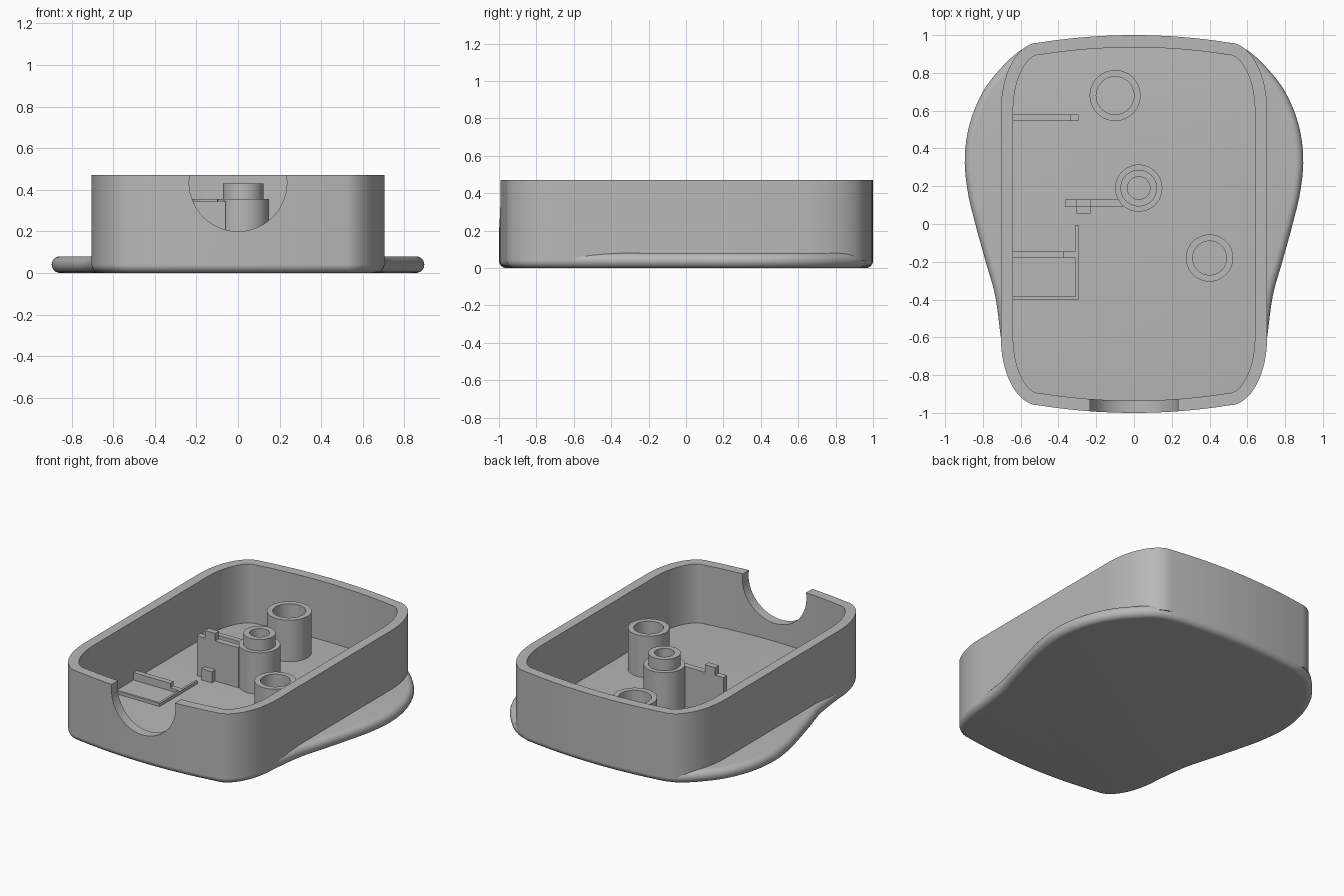
import bpy, bmesh, math
from mathutils import Vector

cube = bpy.data.objects.get("Cube")
if cube:
    bpy.data.objects.remove(cube, do_unlink=True)

grey = bpy.data.materials.new("plain_grey")
grey.use_nodes = True
colour = (0.48, 0.48, 0.48, 1)
grey.diffuse_color = colour
grey.node_tree.nodes["Principled BSDF"].inputs["Base Color"].default_value = colour

FLOOR, RIM, WALL = 0.08, 0.47, 0.065


def finish(bm, name, smooth=True):
    bmesh.ops.recalc_face_normals(bm, faces=bm.faces)
    mesh = bpy.data.meshes.new(name)
    bm.to_mesh(mesh)
    bm.free()
    mesh.materials.append(grey)
    obj = bpy.data.objects.new(name, mesh)
    bpy.context.collection.objects.link(obj)
    if smooth:
        shade(obj)
    return obj


def shade(obj):
    bpy.ops.object.select_all(action='DESELECT')
    obj.select_set(True)
    bpy.context.view_layer.objects.active = obj
    bpy.ops.object.shade_smooth_by_angle(angle=math.radians(35))


def loft(name, loops, caps=False, closed=False):
    """Skin a list of equal-length closed loops."""
    bm = bmesh.new()
    rows = [[bm.verts.new(p) for p in loop] for loop in loops]
    pairs = list(zip(rows, rows[1:])) + ([(rows[-1], rows[0])] if closed else [])
    for a, b in pairs:
        for i in range(len(a)):
            j = (i + 1) % len(a)
            bm.faces.new((a[i], a[j], b[j], b[i]))
    if caps:
        bm.faces.new(rows[0])
        bm.faces.new(rows[-1])
    return finish(bm, name)


def box(name, x0, x1, y0, y1, z1, z0=FLOOR - 0.01):
    bm = bmesh.new()
    bmesh.ops.create_cube(bm, size=1)
    for v in bm.verts:
        v.co = ((x0 + x1) / 2 + v.co.x * (x1 - x0),
                (y0 + y1) / 2 + v.co.y * (y1 - y0),
                (z0 + z1) / 2 + v.co.z * (z1 - z0))
    return finish(bm, name, False)


def post(name, x, y, profile, n=48):
    """Hollow turned post from (radius, height) points."""
    loops = [[(x + r * math.cos(2 * math.pi * i / n), y + r * math.sin(2 * math.pi * i / n), z)
              for i in range(n)] for r, z in profile]
    return loft(name, loops, closed=True)


def spline(points, steps=6):
    """Catmull-Rom curve through the points."""
    p = [Vector(q) for q in points]
    p = [2 * p[0] - p[1]] + p + [2 * p[-1] - p[-2]]
    out = []
    for a, b, c, d in zip(p, p[1:], p[2:], p[3:]):
        for k in range(steps):
            t = k / steps
            out.append(0.5 * (2 * b + (c - a) * t + (2 * a - 5 * b + 4 * c - d) * t * t
                              + (3 * b - a - 3 * c + d) * t ** 3))
    return out + [p[-2]]


def corner():
    """Rounded corner from the side to the gently bowed end."""
    arc = [Vector((0.505 + 0.2 * math.cos(a), 0.6 + 0.36 * math.sin(a)))
           for a in (math.pi / 2 * i / 14 for i in range(15))]
    bow = [Vector((x, 1 - 0.04 * (x / 0.505) ** 2)) for x in (0.505 * (1 - i / 8) for i in range(1, 9))]
    return arc + bow


def mirror_half(half):
    """Close a right half, running from front centre to back centre."""
    return half + [Vector((-p.x, p.y)) for p in reversed(half[1:-1])]


def inset(outline, d):
    out, n = [], len(outline)
    for i, p in enumerate(outline):
        t = (outline[(i + 1) % n] - outline[i - 1]).normalized()
        out.append(p + d * Vector((-t.y, t.x)))
    return out


def at_height(outline, z):
    return [(p.x, p.y, z) for p in outline]


# Outlines of the walls and of the wider base
front = [Vector((p.x, -p.y)) for p in reversed(corner())]
body_outline = mirror_half(front + corner())
swell = spline([(0.705, -0.6), (0.735, -0.38), (0.785, -0.2), (0.84, 0), (0.88, 0.17),
                (0.896, 0.35), (0.87, 0.53), (0.8, 0.7), (0.7, 0.83), (0.6, 0.92), (0.505, 0.96)])
base_outline = mirror_half(front[:-1] + swell + corner()[15:])

# Base slab with a fully rounded edge
radius = FLOOR / 2
angles = [math.pi * (i / 12 - 0.5) for i in range(13)]
loft("base_plate", [at_height(inset(base_outline, radius * (1 - math.cos(a))),
                              radius + radius * math.sin(a)) for a in angles], caps=True)

# Wall ring with the round cable notch in the front
inner = inset(body_outline, WALL)
walls = loft("side_walls", [at_height(body_outline, radius), at_height(body_outline, RIM),
                            at_height(inner, RIM), at_height(inner, radius)], closed=True)
ring = [(0.235 * math.cos(math.tau * i / 64), 0.435 + 0.235 * math.sin(math.tau * i / 64))
        for i in range(64)]
cutter = loft("notch_cutter", [[(x, y, z) for x, z in ring] for y in (-1.1, -0.8)], caps=True)
cutter.hide_render = True
cut = walls.modifiers.new("notch", 'BOOLEAN')
cut.operation = 'DIFFERENCE'
cut.solver = 'EXACT'
cut.object = cutter
bpy.context.view_layer.objects.active = walls
bpy.ops.object.modifier_apply(modifier=cut.name)
bpy.data.objects.remove(cutter, do_unlink=True)
shade(walls)

# Hollow posts
TOP, LOW = 0.355, FLOOR - 0.01
post("back_post", -0.1, 0.68, [(0.135, LOW), (0.135, TOP), (0.1, TOP), (0.1, LOW)])
post("side_post", 0.4, -0.18, [(0.125, LOW), (0.125, TOP), (0.09, TOP), (0.09, LOW)])
post("centre_post", 0.025, 0.19, [(0.125, LOW), (0.125, TOP), (0.097, TOP), (0.097, 0.43),
                                  (0.06, 0.43), (0.06, LOW)])

# Web beside the centre post, with a peg on top and a foot
box("post_web", -0.365, -0.06, 0.09, 0.13, 0.345)
box("web_peg", -0.305, -0.23, 0.09, 0.13, 0.395, 0.34)
box("web_foot", -0.305, -0.23, 0.055, 0.095, 0.155)

# Low locating ribs against the right wall
box("back_rib", -0.66, -0.335, 0.545, 0.58, 0.13)
box("back_rib_end", -0.335, -0.295, 0.545, 0.58, 0.105)
box("middle_rib", -0.66, -0.37, -0.18, -0.145, 0.13)
box("middle_rib_end", -0.37, -0.305, -0.18, -0.145, 0.1)
box("front_rib", -0.66, -0.31, -0.4, -0.385, 0.1)
box("long_rib", -0.31, -0.295, -0.4, -0.005, 0.1)
